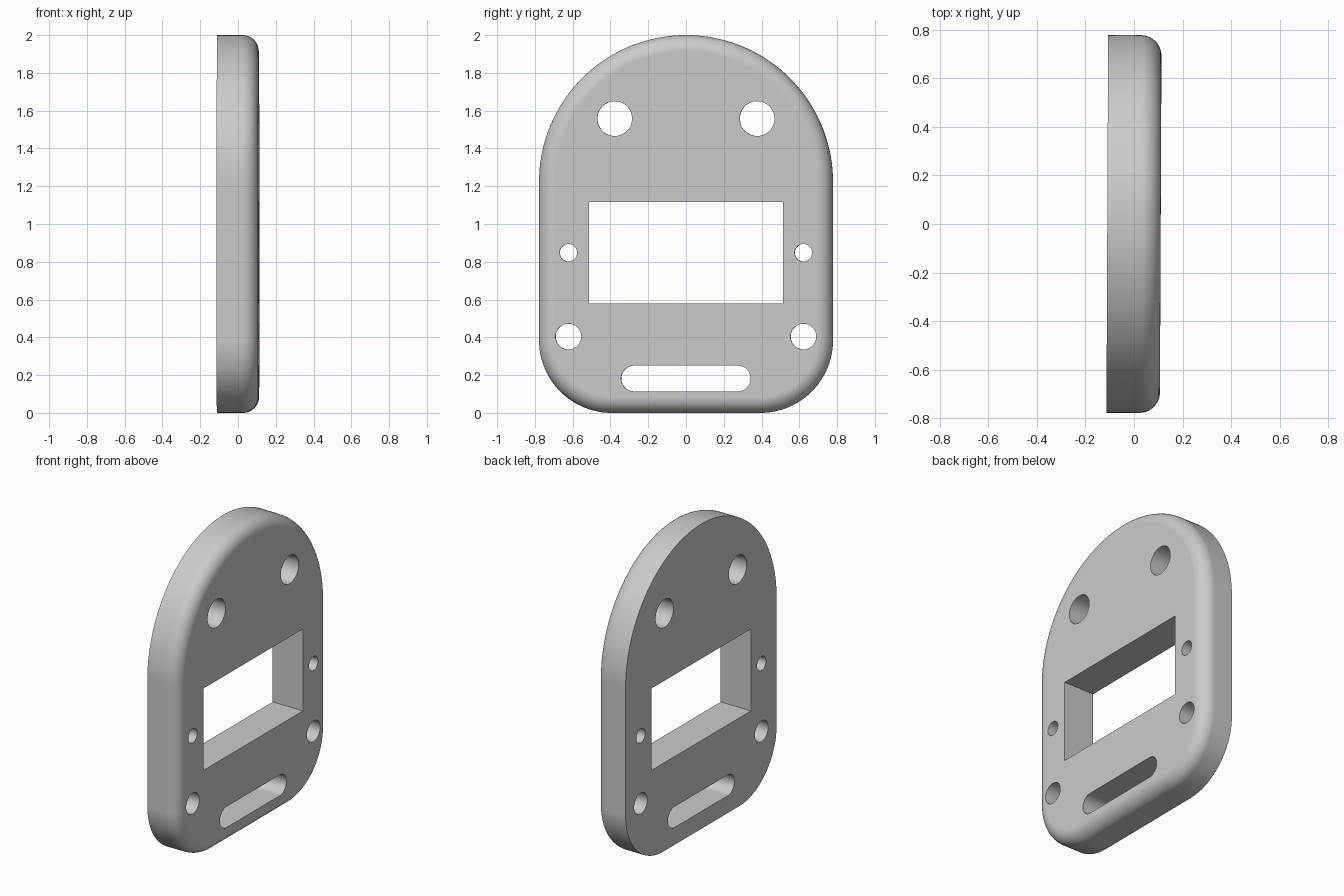
import bpy, bmesh
from math import sin, cos, pi

cube = bpy.data.objects.get("Cube")
if cube:
    bpy.data.objects.remove(cube, do_unlink=True)

HALF_W, HEIGHT, HALF_T = 0.778, 2.0, 0.11
CORNER, FILLET = 0.385, 0.085

grey = bpy.data.materials.new("light grey")
grey.use_nodes = True
grey.diffuse_color = (0.6, 0.6, 0.6, 1)
grey.node_tree.nodes["Principled BSDF"].inputs["Base Color"].default_value = (0.6, 0.6, 0.6, 1)


def arc(cy, cz, r, start, end, steps):
    angles = [start + (end - start) * i / steps for i in range(steps + 1)]
    return [(cy + r * cos(a), cz + r * sin(a)) for a in angles]


def outline(inset):
    """Arched plate outline in y and z, shrunk evenly by inset."""
    y, r = HALF_W - CORNER, CORNER - inset
    return (arc(0, HEIGHT - HALF_W, HALF_W - inset, 0, pi, 72)
            + arc(-y, CORNER, r, pi, 1.5 * pi, 24)
            + arc(y, CORNER, r, 1.5 * pi, 2 * pi, 24))


def loft(bm, sections):
    """Closed solid through (x, points) sections."""
    rings = [[bm.verts.new((x, y, z)) for y, z in pts] for x, pts in sections]
    n = len(rings[0])
    for a, b in zip(rings, rings[1:]):
        for i in range(n):
            j = (i + 1) % n
            bm.faces.new((a[i], a[j], b[j], b[i]))
    bm.faces.new(rings[0][::-1])
    bm.faces.new(rings[-1])


def make_object(name, bm):
    bmesh.ops.recalc_face_normals(bm, faces=bm.faces)
    mesh = bpy.data.meshes.new(name)
    bm.to_mesh(mesh)
    bm.free()
    mesh.materials.append(grey)
    obj = bpy.data.objects.new(name, mesh)
    bpy.context.collection.objects.link(obj)
    return obj


# Plate with one rounded rim
bm = bmesh.new()
sections = [(-HALF_T, outline(0))]
for i in range(11):
    a = pi / 2 * i / 10
    sections.append((HALF_T - FILLET * (1 - sin(a)), outline(FILLET * (1 - cos(a)))))
loft(bm, sections)
plate = make_object("mounting_plate", bm)

# Round holes, rectangular window and rounded slot
cuts = [[(-0.513, 0.579), (0.513, 0.579), (0.513, 1.116), (-0.513, 1.116)],
        arc(0.275, 0.182, 0.068, -pi / 2, pi / 2, 20)
        + arc(-0.275, 0.182, 0.068, pi / 2, 1.5 * pi, 20)]
for y, z, r in [(0.377, 1.558, 0.092), (0.622, 0.848, 0.046), (0.622, 0.404, 0.068)]:
    for side in (-1, 1):
        cuts.append(arc(side * y, z, r, 0, 2 * pi, 48)[:-1])
bm = bmesh.new()
for pts in cuts:
    loft(bm, [(-0.3, pts), (0.3, pts)])
cutter = make_object("hole_cutter", bm)
cutter.hide_render = True

bpy.ops.object.select_all(action="DESELECT")
plate.select_set(True)
bpy.context.view_layer.objects.active = plate
mod = plate.modifiers.new("holes", "BOOLEAN")
mod.object = cutter
mod.solver = "EXACT"
bpy.ops.object.modifier_apply(modifier=mod.name)
bpy.data.objects.remove(cutter, do_unlink=True)

# Smooth curved walls, crisp edges, flat faces
bpy.ops.object.shade_smooth_by_angle(angle=0.6)
plate.modifiers.new("flat_face_normals", "WEIGHTED_NORMAL").keep_sharp = True

# Slight turn of the plate
plate.rotation_euler.z = -0.0045
